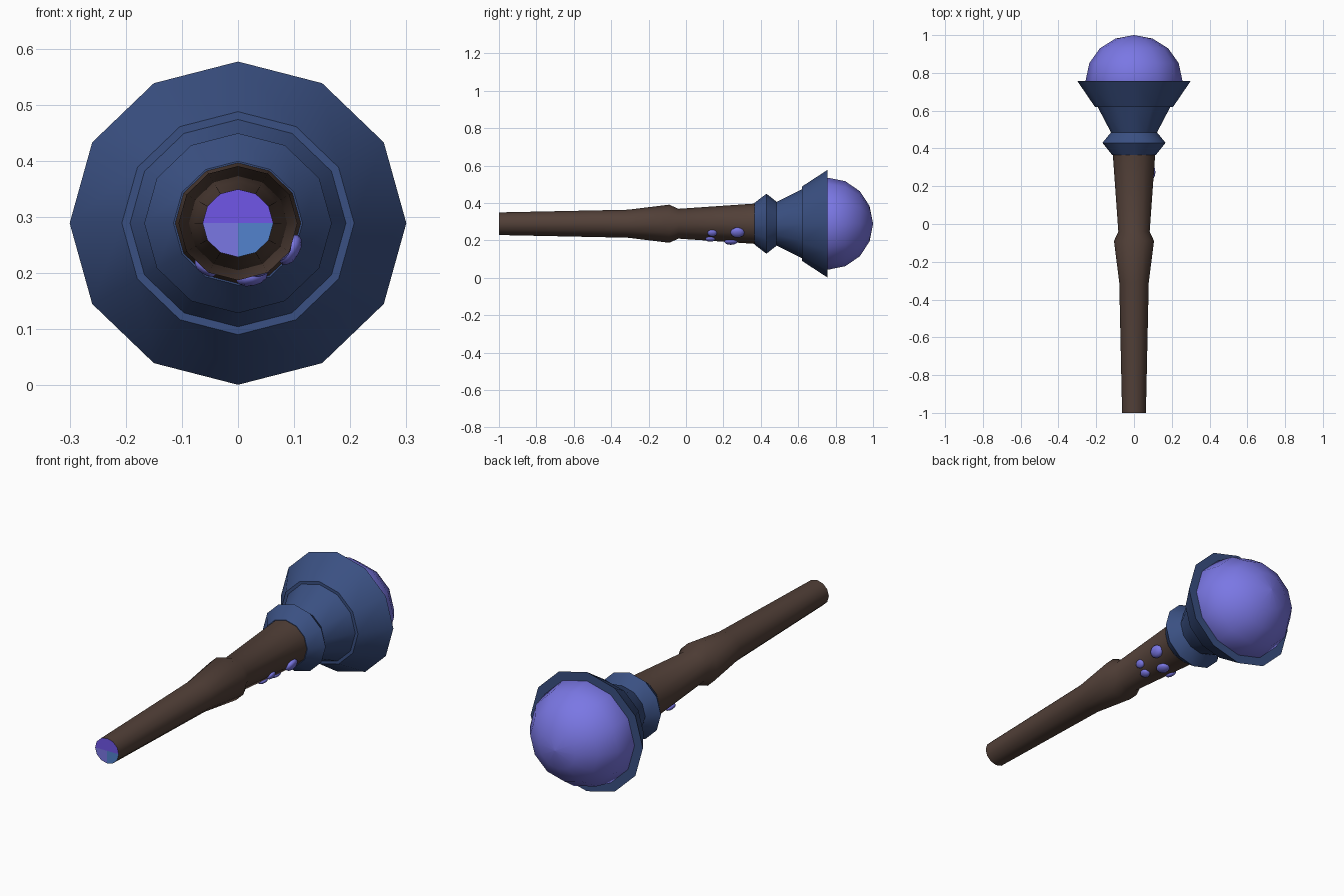
import bpy, bmesh, math
from mathutils import Matrix, Vector

if "Cube" in bpy.data.objects:
    bpy.data.objects.remove(bpy.data.objects["Cube"])

CZ, SQ, N = 0.289, 0.96, 12      # axis height, slight vertical squash, sides


def mat(name, rgb):
    m = bpy.data.materials.new(name)
    lin = [(c / 255 / 12.92 if c < 10 else ((c / 255 + 0.055) / 1.055) ** 2.4) for c in rgb]
    m.diffuse_color = (*lin, 1)
    m.use_nodes = True
    m.node_tree.nodes["Principled BSDF"].inputs["Base Color"].default_value = m.diffuse_color
    return m


wood = mat("dark wood", (82, 64, 56))
blue = mat("navy blue", (58, 80, 130))
lilac = mat("lavender", (122, 119, 228))
violet = mat("violet", (112, 86, 232))
sky = mat("sky blue", (82, 130, 205))


def finish(name, bm, mats):
    bmesh.ops.recalc_face_normals(bm, faces=bm.faces[:])
    me = bpy.data.meshes.new(name)
    bm.to_mesh(me)
    bm.free()
    ob = bpy.data.objects.new(name, me)
    bpy.context.collection.objects.link(ob)
    for m in mats:
        me.materials.append(m)
    bpy.ops.object.select_all(action='DESELECT')
    ob.select_set(True)
    bpy.context.view_layer.objects.active = ob
    bpy.ops.object.shade_smooth_by_angle(angle=math.radians(42))
    return ob


def lathe(name, profile, mats):
    """Closed 12-sided turning about the y axis; profile is (y, radius)."""
    bm = bmesh.new()
    rings = []
    for y, r in profile:
        rings.append([bm.verts.new((r * math.cos(2 * math.pi * k / N), y,
                                    CZ + SQ * r * math.sin(2 * math.pi * k / N)))
                      for k in range(N)])
    for a, b in zip(rings, rings[1:]):
        for k in range(N):
            j = (k + 1) % N
            bm.faces.new((a[k], a[j], b[j], b[k]))
    # end caps as fans
    for ring, (y, r) in ((rings[0], profile[0]), (rings[-1], profile[-1])):
        c = bm.verts.new((0, y, CZ))
        for k in range(N):
            f = bm.faces.new((ring[k], ring[(k + 1) % N], c))
            mid = f.calc_center_median()
            if len(mats) > 1 and y < -0.9:     # three-coloured butt end
                f.material_index = 1 if mid.z > CZ else (2 if mid.x < 0 else 3)
    bmesh.ops.remove_doubles(bm, verts=bm.verts[:], dist=1e-4)
    return finish(name, bm, mats)


# turned wooden handle
lathe("handle", [(-1, 0.063), (-0.31, 0.078), (-0.09, 0.106), (-0.04, 0.083), (0.38, 0.113)],
      [wood, violet, lilac, sky])

# ridged collar and neck
lathe("collar", [(0.365, 0.115), (0.43, 0.167), (0.485, 0.122), (0.625, 0.195)], [blue])

# flared cup
lathe("cup", [(0.62, 0.207), (0.757, 0.3)], [blue])

# domed head
dome = [(0.75, 0.253)] + [(0.76 + 0.24 * math.sin(t), 0.256 * math.cos(t))
                          for t in (math.radians(22.5 * i) for i in range(4))] + [(1.0, 0.002)]
lathe("dome", dome, [lilac])

# small studs on the lower side of the handle: y, angle, size
for i, (y, deg, s) in enumerate([(0.14, -33, 0.026), (0.275, -28, 0.038), (0.24, -76, 0.036),
                                 (0.13, -64, 0.027), (0.20, -125, 0.029)]):
    a = math.radians(deg)
    r = 0.083 + 0.03 * (y + 0.04) / 0.42
    bm = bmesh.new()
    bmesh.ops.create_icosphere(bm, subdivisions=2, radius=1)
    bm.transform(Matrix.Translation(Vector((r * math.cos(a), y, CZ + SQ * r * math.sin(a))))
                 @ Matrix.Rotation(-a, 4, 'Y')
                 @ Matrix.Diagonal((s * 0.45, s, s * 0.8, 1)))
    finish(f"stud_{i + 1}", bm, [lilac])
